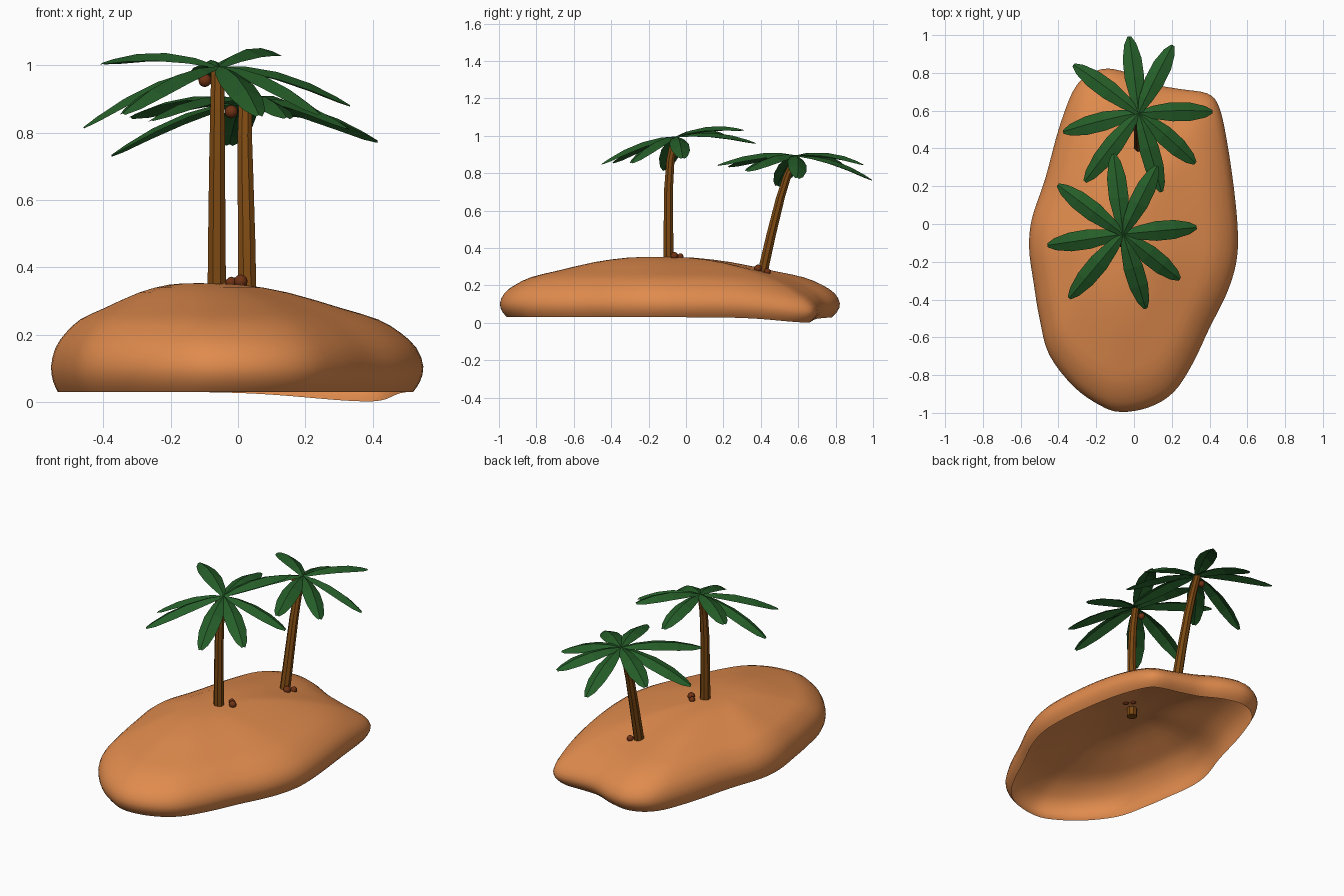
import bpy, bmesh, math
from mathutils import Vector, Matrix

if "Cube" in bpy.data.objects:
    bpy.data.objects.remove(bpy.data.objects["Cube"])


def material(name, rgb):
    m = bpy.data.materials.new(name)
    m.diffuse_color = (*rgb, 1)
    m.use_nodes = True
    m.node_tree.nodes["Principled BSDF"].inputs["Base Color"].default_value = m.diffuse_color
    return m


SAND = material("sand", (0.75, 0.26, 0.075))
LEAF = material("leaf green", (0.019, 0.114, 0.022))
BARK = material("bark brown", (0.20, 0.065, 0.006))
NUT = material("coconut brown", (0.16, 0.032, 0.007))


def finish(bm, name, mat, smooth=False):
    me = bpy.data.meshes.new(name)
    bm.to_mesh(me)
    bm.free()
    me.materials.append(mat)
    for p in me.polygons:
        p.use_smooth = smooth
    ob = bpy.data.objects.new(name, me)
    bpy.context.collection.objects.link(ob)
    return ob


def catmull(points, steps, closed=False):
    """Smooth curve through points."""
    n, out = len(points), []
    for i in range(n if closed else n - 1):
        ids = [(i + k) % n if closed else min(max(i + k, 0), n - 1) for k in (-1, 0, 1, 2)]
        a, b, c, d = (Vector(points[k]) for k in ids)
        for j in range(steps):
            t = j / steps
            out.append(0.5 * (2 * b + (c - a) * t + (2 * a - 5 * b + 4 * c - d) * t * t
                              + (3 * b - a - 3 * c + d) * t ** 3))
    if not closed:
        out.append(Vector(points[-1]))
    return out


# Sand island: open shell, shore outline scaled through a dome profile
OUTLINE = [(-.17, .82), (-.30, .74), (-.39, .53), (-.47, .24), (-.54, .03), (-.555, -.13),
           (-.53, -.32), (-.50, -.50), (-.45, -.69), (-.32, -.86), (-.18, -.96), (-.07, -.995),
           (.08, -.97), (.21, -.89), (.31, -.74), (.40, -.55), (.49, -.37), (.54, -.21),
           (.55, -.05), (.53, .18), (.49, .45), (.45, .62), (.39, .69), (.24, .715),
           (.11, .74), (-.03, .80)]
PROFILE = [(.06, .352), (.2, .348), (.4, .325), (.64, .278), (.8, .245), (.9, .205),
           (.97, .16), (1.0, .105), (.985, .06), (.955, .03)]
PEAK = Vector((-.12, -.15))


def island():
    bm = bmesh.new()
    shore = catmull(OUTLINE, 4, True)
    n = len(shore)
    rings = []
    for s, h in catmull(PROFILE, 2):
        ring = []
        for p in shore:
            q = PEAK + (p - PEAK) * s
            # the back right corner is a low, thin spit
            w = math.exp(-((q.x - .42) ** 2 + (q.y - .70) ** 2) / .08)
            drop = w * (.03 + .15 * max(h - .03, 0))
            ring.append(bm.verts.new((q.x, q.y, h - drop)))
        rings.append(ring)
    top = bm.verts.new((PEAK.x, PEAK.y, .353))
    for i in range(n):
        j = (i + 1) % n
        bm.faces.new((top, rings[0][i], rings[0][j]))
        for a, b in zip(rings, rings[1:]):
            bm.faces.new((a[i], b[i], b[j], a[j]))
    finish(bm, "sand_island", SAND, True)


# Trunk: eight-sided tube along a bent path
def trunk(name, path, r0, r1, sides=8):
    bm = bmesh.new()
    rings = []
    for k, c in enumerate(path):
        r = r0 + (r1 - r0) * k / (len(path) - 1)
        rings.append([bm.verts.new((c[0] + r * math.cos(math.tau * (i + .5) / sides),
                                    c[1] + r * math.sin(math.tau * (i + .5) / sides), c[2]))
                      for i in range(sides)])
    for a, b in zip(rings, rings[1:]):
        for i in range(sides):
            j = (i + 1) % sides
            bm.faces.new((a[i], a[j], b[j], b[i]))
    bm.faces.new(rings[0][::-1])
    bm.faces.new(rings[-1])
    finish(bm, name, BARK)


# Fronds: folded blades, tip offsets measured from the crown centre
TIPS = [(-.05, .425, -.035), (.18, .36, .035), (.39, .035, -.115), (.30, -.24, -.14),
        (.12, -.395, -.145), (-.285, -.34, -.14), (-.40, -.06, -.18), (-.345, .26, .01)]
WIDTH = [(0, .012), (.2, .036), (.45, .052), (.7, .050), (.9, .032), (1, .010)]


def crown(name, hub, tilt):
    bm = bmesh.new()
    for tip in TIPS:
        tip = Vector(tip)
        side = Vector((-tip.y, tip.x, 0)).normalized()
        rows = []
        for t, w in WIDTH:
            c = tip * t + Vector((0, 0, .14 * t * (1 - t)))
            low = Vector((0, 0, -.45 * w))
            rows.append([bm.verts.new(c + v) for v in (low - side * w, Vector(), low + side * w)])
        for a, b in zip(rows, rows[1:]):
            for i in (0, 1):
                bm.faces.new((a[i], b[i], b[i + 1], a[i + 1]))
    bm.transform(Matrix.Translation(hub) @ Matrix.Rotation(tilt, 4, 'X'))
    finish(bm, name, LEAF)


def coconut(name, pos, r):
    bm = bmesh.new()
    bmesh.ops.create_icosphere(bm, subdivisions=2, radius=r, matrix=Matrix.Translation(pos))
    finish(bm, name, NUT, True)


island()
trunk("front_trunk", [(-.063, -.094, .30), (-.063, -.094, .50), (-.062, -.093, .72),
                      (-.061, -.083, .87), (-.06, -.06, .99)], .030, .021)
trunk("back_trunk", [(.028, .405, .25), (.026, .455, .47), (.022, .505, .67),
                     (.02, .543, .79), (.022, .588, .89)], .030, .021)
crown("front_fronds", (-.058, -.053, .997), 0)
crown("back_fronds", (.025, .588, .896), -.23)

# Coconuts on the ground and under the crowns
for i, (p, r) in enumerate([((.008, -.062, .358), .021), ((-.02, -.03, .355), .017),
                            ((.06, .385, .29), .022), ((.07, .435, .273), .019),
                            ((-.098, -.05, .955), .020), ((-.02, .575, .862), .020)]):
    coconut(f"coconut_{i + 1}", p, r)
